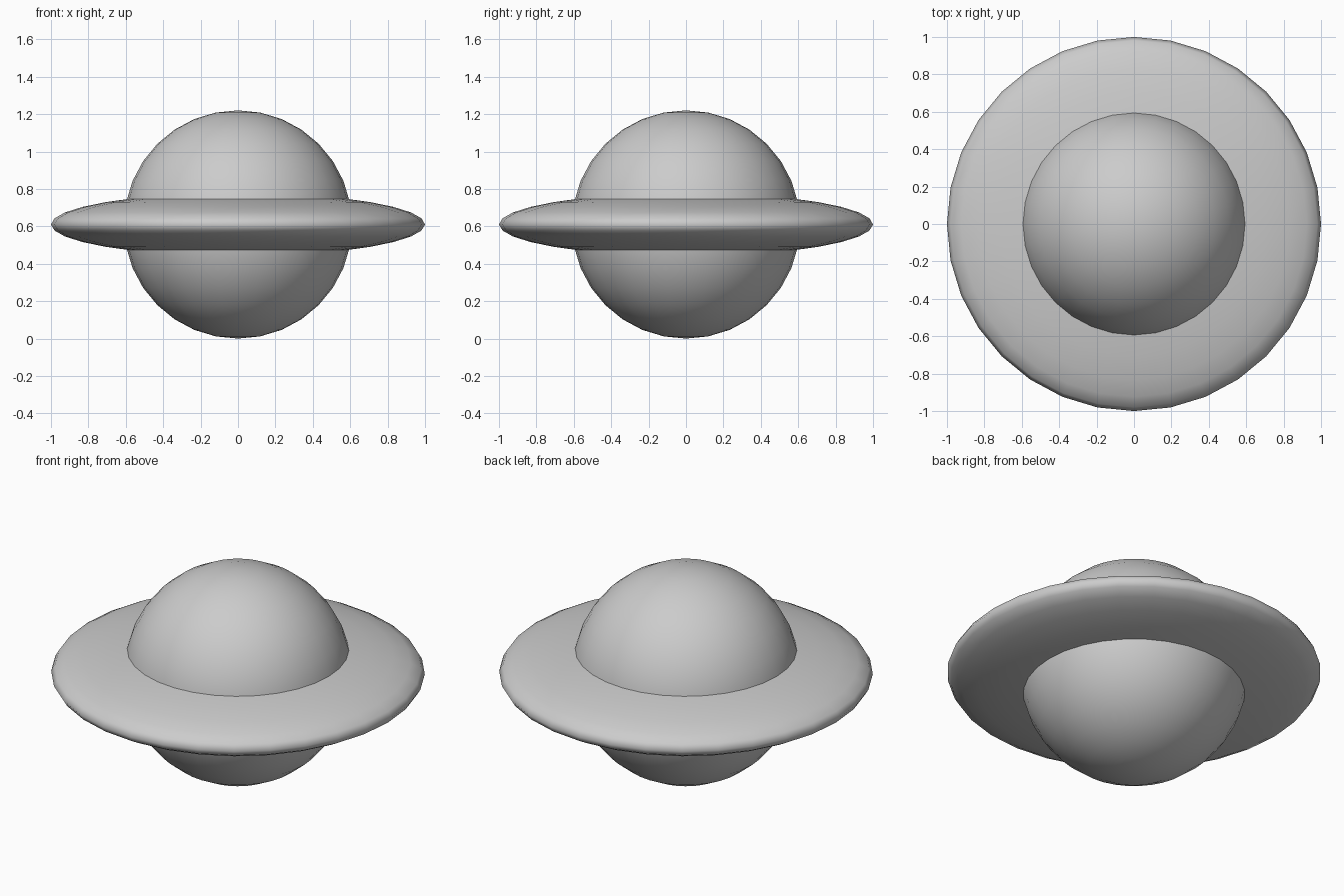
import bpy

if "Cube" in bpy.data.objects:
    bpy.data.objects.remove(bpy.data.objects["Cube"])

CENTRE_Z = 0.61


def smooth_ball(name, radius, half_height):
    """Smooth UV sphere, squashed vertically to the given half height."""
    bpy.ops.mesh.primitive_uv_sphere_add(
        segments=32, ring_count=16, radius=1, location=(0, 0, CENTRE_Z))
    obj = bpy.context.object
    obj.name = name
    obj.scale = (radius, radius, half_height)
    bpy.ops.object.transform_apply(location=False, rotation=False, scale=True)
    bpy.ops.object.shade_smooth()
    return obj


# Round central body
smooth_ball("central_sphere", 0.61, 0.61)

# Wide lens-shaped disc around the middle
smooth_ball("flat_disc", 1.0, 0.169)
